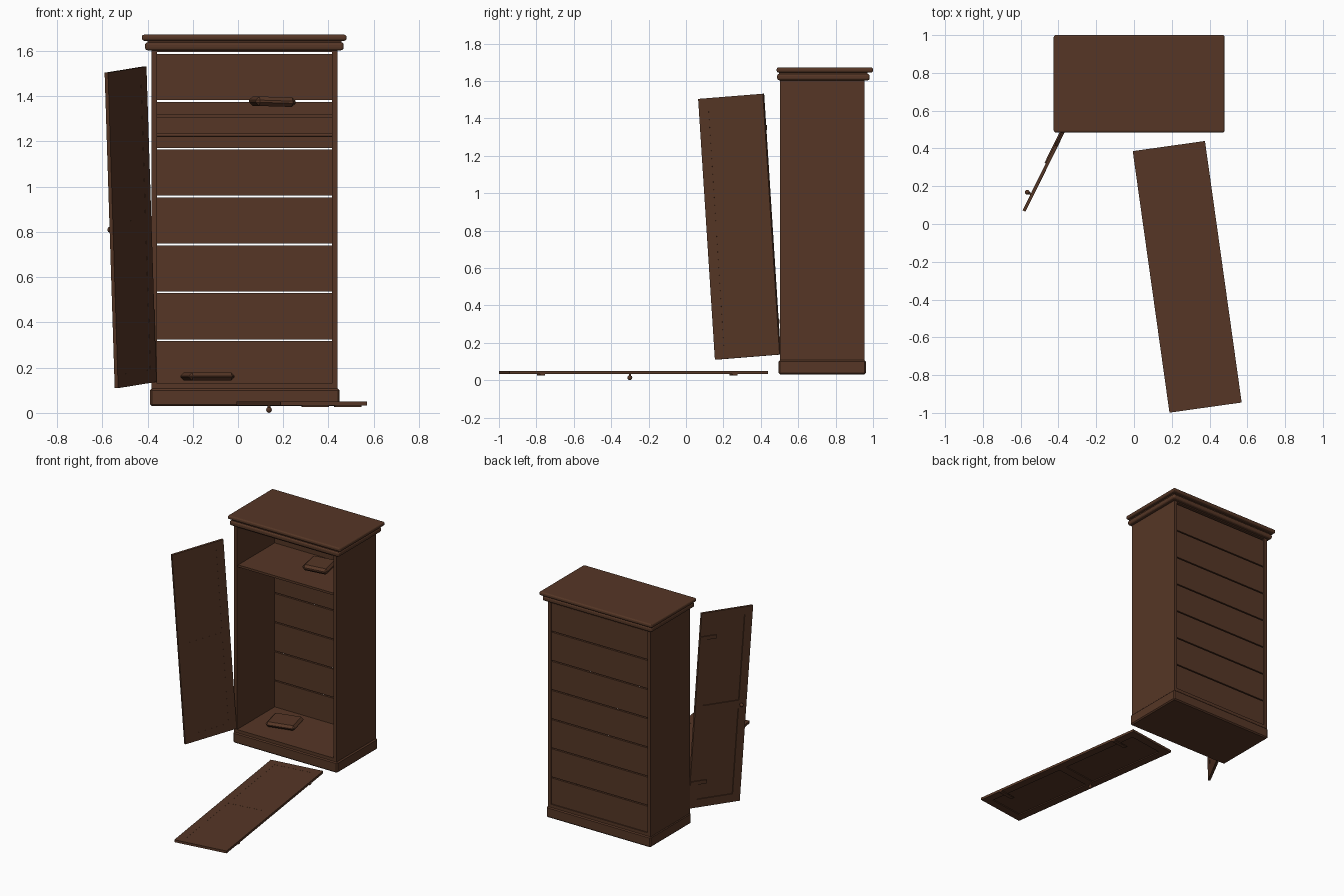
import bpy, bmesh, math
from mathutils import Matrix, Vector

old = bpy.data.objects.get("Cube")
if old:
    bpy.data.objects.remove(old, do_unlink=True)

wood = bpy.data.materials.new("dark_brown_wood")
wood.use_nodes = True
BROWN = (0.092, 0.037, 0.019, 1)
wood.diffuse_color = BROWN
wood.node_tree.nodes["Principled BSDF"].inputs["Base Color"].default_value = BROWN


def finish(name, bm, bevel=0, segments=1, matrix=None):
    """Turn a bmesh into a named, coloured object with an optional bevel."""
    mesh = bpy.data.meshes.new(name)
    bm.to_mesh(mesh)
    bm.free()
    obj = bpy.data.objects.new(name, mesh)
    bpy.context.scene.collection.objects.link(obj)
    mesh.materials.append(wood)
    if matrix:
        obj.matrix_world = matrix
    if bevel:
        mod = obj.modifiers.new("Bevel", "BEVEL")
        mod.width = bevel
        mod.segments = segments
    return obj


def box(name, x, y, z, bevel=0, segments=1, matrix=None):
    """Box from (min, max) pairs on each axis."""
    bm = bmesh.new()
    bmesh.ops.create_cube(bm, size=1)
    for v in bm.verts:
        v.co = [lo + (c + 0.5) * (hi - lo) for c, (lo, hi) in zip(v.co, (x, y, z))]
    return finish(name, bm, bevel, segments, matrix)


def rod(name, radius, length, matrix):
    bm = bmesh.new()
    bmesh.ops.create_cone(bm, cap_ends=True, segments=12, radius1=radius,
                          radius2=radius, depth=length)
    return finish(name, bm, matrix=matrix)


# Carcass
LEFT, RIGHT, FRONT, BACK = -0.383, 0.44, 0.502, 0.955
IN_L, IN_R = LEFT + 0.024, RIGHT - 0.024
box("side_panel_right", (LEFT, IN_L), (FRONT, BACK), (0.04, 1.61))
box("side_panel_left", (IN_R, RIGHT), (FRONT, BACK), (0.04, 1.61))
box("floor_board", (IN_L, IN_R), (FRONT, BACK), (0.1, 0.13))
box("ceiling_board", (IN_L, IN_R), (FRONT, BACK), (1.596, 1.61))
box("shelf", (IN_L, IN_R), (0.515, 0.935), (1.303, 1.319))
rod("hanging_rail", 0.008, IN_R - IN_L,
    Matrix.Translation(((IN_L + IN_R) / 2, 0.73, 1.228)) @ Matrix.Rotation(math.pi / 2, 4, "Y"))

# Back planks with narrow gaps
PITCH = 0.2115
for i in range(7):
    z = 0.114 + i * PITCH
    box(f"back_plank_{i + 1}", (IN_L, IN_R), (0.933, 0.947), (z, z + PITCH - 0.008))

# Plinth and cornice
box("plinth", (-0.388, 0.449), (0.495, 0.962), (0.03, 0.108), 0.008)
box("cornice_lower", (-0.411, 0.467), (0.487, 0.982), (1.603, 1.638), 0.012, 3)
box("cornice_neck", (-0.4, 0.457), (0.497, 0.97), (1.63, 1.65))
box("cornice_top", (-0.425, 0.48), (0.485, 1.0), (1.645, 1.672), 0.01, 3)


# Loose tapered boxes lying inside
def slab(name, centre, size, turn, tilt=0):
    sx, sy, sz = (s / 2 for s in size)
    m = (Matrix.Translation(centre) @ Matrix.Rotation(tilt, 4, "Y")
         @ Matrix.Rotation(turn, 4, "Z"))
    return box(name, (-sx, sx), (-sy, sy), (-sz, sz), 0.016, matrix=m)


slab("lower_box", (-0.135, 0.726, 0.161), (0.21, 0.18, 0.036), 0.25)
slab("upper_box", (0.152, 0.72, 1.376), (0.18, 0.18, 0.042), 0.2, 0.03)

# Doors: local x runs from hinge to free edge, z up, outer face on -y
W, H, T = 0.386, 1.398, 0.017
STILE, RAIL = 0.058, 0.03


def door(prefix, origin, across, up):
    ex = Vector(across).normalized()
    ey = Vector(up).cross(ex).normalized()
    ez = ex.cross(ey)
    m = Matrix((ex, ey, ez)).transposed().to_4x4()
    m.translation = origin
    parts = {
        "hinge_stile": ((0, STILE), (0, H)),
        "free_stile": ((W - STILE, W), (0, H)),
        "bottom_rail": ((STILE, W - STILE), (0, STILE)),
        "middle_rail": ((STILE, W - STILE), (H / 2 - RAIL, H / 2 + RAIL)),
        "top_rail": ((STILE, W - STILE), (H - STILE, H)),
    }
    for name, (x, z) in parts.items():
        box(f"{prefix}_{name}", x, (-T, 0), z, matrix=m)
    for name, z in (("lower", (STILE, H / 2 - RAIL)), ("upper", (H / 2 + RAIL, H - STILE))):
        box(f"{prefix}_{name}_panel", (STILE, W - STILE), (-T + 0.007, -0.0005), z, matrix=m)
    # Strap hinges and knob on the outer face
    for name, z in (("lower", 0.18), ("upper", H - 0.18)):
        box(f"{prefix}_{name}_strap", (0, 0.12), (-T - 0.007, -T), (z - 0.013, z + 0.013), matrix=m)
    turn = Matrix.Rotation(math.pi / 2, 4, "X")
    spot = (W - 0.047, -T - 0.01, H / 2)
    rod(f"{prefix}_knob_stem", 0.006, 0.022, m @ Matrix.Translation(spot) @ turn)
    bm = bmesh.new()
    bmesh.ops.create_uvsphere(bm, u_segments=12, v_segments=8, radius=0.013)
    for f in bm.faces:
        f.smooth = True
    finish(f"{prefix}_knob", bm,
           matrix=m @ Matrix.Translation((W - 0.047, -T - 0.02, H / 2)))


door("hanging_door", (-0.36, 0.5, 0.137), (-0.172, -0.35, -0.028), (-0.035, -0.07, 1.395))
door("fallen_door", (0.57, -0.945, 0.05), (-0.99, -0.139, 0), (-0.139, 0.99, 0))
